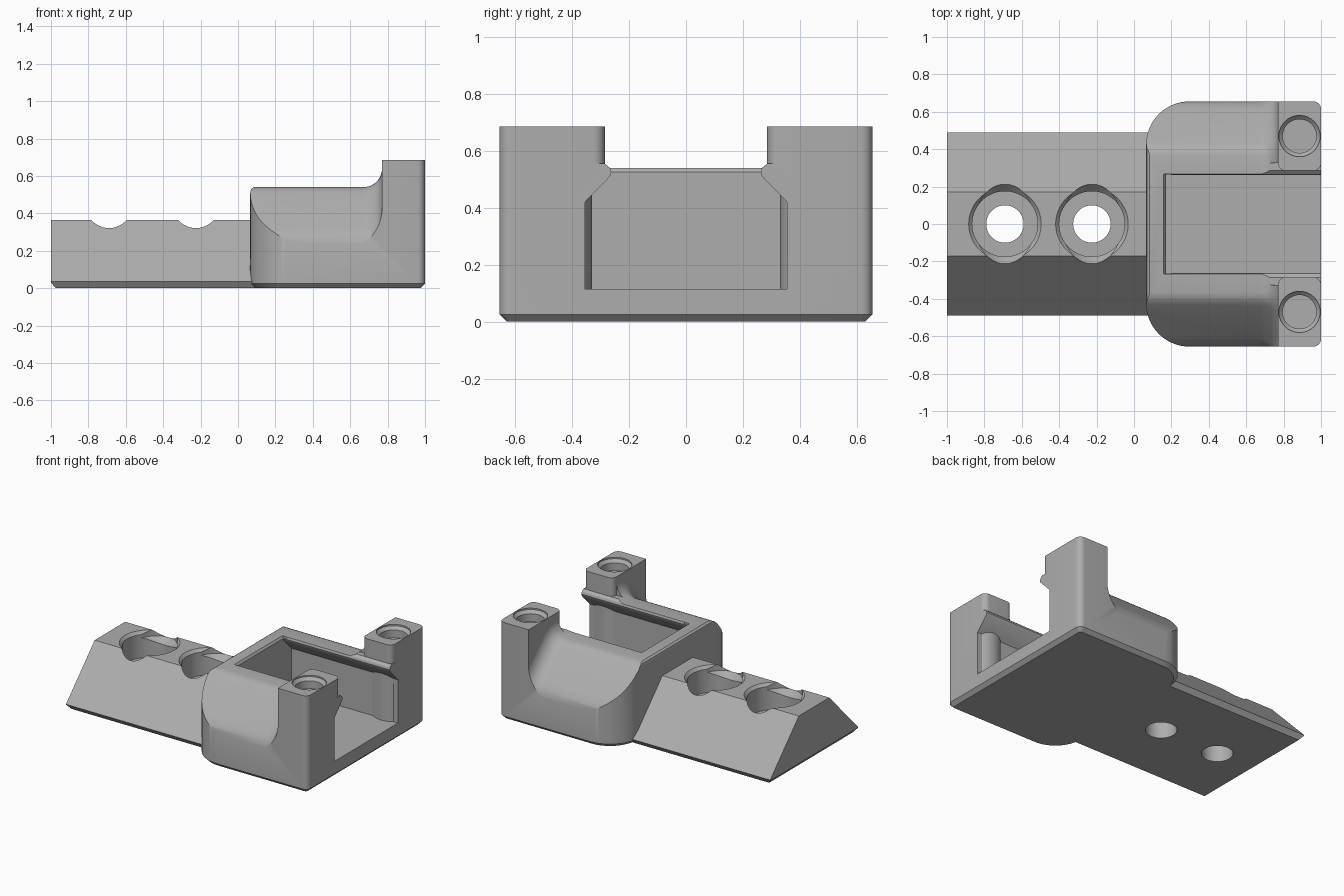
import bpy, bmesh, math
from mathutils import Vector

if "Cube" in bpy.data.objects:
    bpy.data.objects.remove(bpy.data.objects["Cube"], do_unlink=True)

grey = bpy.data.materials.new("mid grey")
grey.use_nodes = True
colour = (0.42, 0.42, 0.42, 1)
grey.diffuse_color = colour
grey.node_tree.nodes["Principled BSDF"].inputs["Base Color"].default_value = colour


def prism(name, outline, axis, lo, hi, bevel=None, width=0.0, segments=1):
    """Extrude a 2D outline along an axis; bevel the edges chosen by a rule."""
    def place(a, b, t):
        return {"x": (t, a, b), "y": (a, t, b), "z": (a, b, t)}[axis]
    bm = bmesh.new()
    face = bm.faces.new([bm.verts.new(place(a, b, lo)) for a, b in outline])
    out = bmesh.ops.extrude_face_region(bm, geom=[face])
    verts = [v for v in out["geom"] if isinstance(v, bmesh.types.BMVert)]
    bmesh.ops.translate(bm, verts=verts, vec=Vector(place(0, 0, hi - lo)))
    bmesh.ops.recalc_face_normals(bm, faces=bm.faces)
    if bevel:
        edges = [e for e in bm.edges if all(bevel(v.co) for v in e.verts)]
        bmesh.ops.bevel(bm, geom=edges, offset=width, segments=segments,
                        profile=0.5, affect="EDGES", clamp_overlap=False)
    return finish(name, bm)


def lathe(name, x, y, profile, squash=1.0, sides=64):
    """Solid of revolution about a vertical axis from (radius, z) points."""
    bm = bmesh.new()
    rings = [[bm.verts.new((x + squash * r * math.cos(i * math.tau / sides),
                            y + r * math.sin(i * math.tau / sides), z))
              for i in range(sides)] for r, z in profile]
    for a, b in zip(rings, rings[1:]):
        for i in range(sides):
            j = (i + 1) % sides
            bm.faces.new((a[i], a[j], b[j], b[i]))
    bm.faces.new(rings[0])
    bm.faces.new(rings[-1])
    bmesh.ops.recalc_face_normals(bm, faces=bm.faces)
    return finish(name, bm)


def finish(name, bm):
    mesh = bpy.data.meshes.new(name)
    bm.to_mesh(mesh)
    bm.free()
    mesh.materials.append(grey)
    obj = bpy.data.objects.new(name, mesh)
    bpy.context.collection.objects.link(obj)
    return obj


def combine(target, tool, operation="DIFFERENCE"):
    mod = target.modifiers.new(tool.name, "BOOLEAN")
    mod.operation, mod.object, mod.solver = operation, tool, "EXACT"
    bpy.context.view_layer.objects.active = target
    bpy.ops.object.modifier_apply(modifier=mod.name)
    bpy.data.objects.remove(tool, do_unlink=True)


def arc(cx, cy, r, start, end, n=10):
    return [(cx + r * math.cos(math.radians(start + (end - start) * i / n)),
             cy + r * math.sin(math.radians(start + (end - start) * i / n)))
            for i in range(n + 1)]


def mirrored(half):
    """Close a half profile given on the positive side of the first axis."""
    return half + [(-a, b) for a, b in reversed(half)]


# Holder block with rounded plan corners and a chamfered base
W, R, r = 0.655, 0.23, 0.04
plan = (arc(1 - r, W - r, r, 0, 90) + arc(0.065 + R, W - R, R, 90, 180, 16)
        + arc(0.065 + R, R - W, R, 180, 270, 16) + arc(1 - r, r - W, r, 270, 360))
body = prism("holder_body", plan, "z", 0, 0.685,
             lambda c: c.z < 0.001, 0.025)

# Sloped shoulders, blended into the towers by a fillet
roof = [(0.8, 1), (0.8, 0.1), (0.675, 0.17), (0.654, 0.245), (0.648, 0.268),
        (0.635, 0.293), (0.61, 0.325), (0.435, 0.505), (0.415, 0.523),
        (0.392, 0.535), (0.365, 0.54)]
combine(body, prism("shoulder_cutter", mirrored(roof), "x", -0.3, 0.77,
                    lambda c: c.x > 0.76 and c.z < 0.9, 0.1, 10))
combine(body, prism("rim_cutter", [(0, 0.6), (0, 0.5), (0.065, 0.51), (0.07, 0.53),
                                   (0.085, 0.541), (0.085, 0.6)], "y", -1, 1))

# Mounting wedge with a chamfered base
wedge = mirrored([(0.17, 0.365), (0.49, 0.035), (0.465, 0)])
plate = prism("mounting_wedge", wedge, "x", -1, 0.12)
combine(plate, prism("end_cutter", [(-1.1, -0.1), (-0.97, -0.1), (-0.975, 0),
                                    (-1, 0.03), (-1.1, 0.03)], "y", -1, 1))
combine(body, plate, "UNION")

# Undercut pocket with lipped rails, open at the end
pocket = [(0.355, 0.115), (0.355, 0.42), (0.267, 0.51), (0.262, 0.525),
          (0.267, 0.54), (0.285, 0.555), (0.285, 0.9)]
pocket_cutter = prism("pocket_cutter", mirrored(pocket), "x", 0.17, 1.2)
for side in (-1, 1):
    combine(pocket_cutter, lathe("post", 0.885, side * 0.47,
                                 [(0.14, 0.05), (0.14, 0.48)]))
combine(body, pocket_cutter)
combine(body, prism("lip_cutter", [(0.155, 0.545), (0.17, 0.525), (0.2, 0.525),
                                   (0.2, 0.545)], "y", -0.267, 0.267))

# Round the inner tower corners
for side in (-1, 1):
    edge = ([(0.6, 0.1), (0.6, 0.285 + r)] + arc(0.77 + r, 0.285 + r, r, 180, 270)
            + arc(1 - r, 0.285 + r, r, 270, 360) + [(1.1, 0.285 + r), (1.1, 0.1)])
    combine(body, prism("corner_cutter", [(x, side * y) for x, y in edge],
                        "z", 0.555, 0.9))
    # Tapered screw recess in each tower
    combine(body, lathe("tower_hole", 0.885, side * 0.47,
                        [(0.09, 0.6), (0.09, 0.655), (0.11, 0.675), (0.11, 0.8)]))

# Countersunk mounting holes, with relief lobes on the slopes
for x in (-0.69, -0.225):
    combine(body, lathe("bore", x, 0, [(0.1, -0.1), (0.1, 0.3)]))
    combine(body, lathe("head_recess", x, 0, [(0.175, 0.18), (0.175, 0.345),
                                              (0.195, 0.366), (0.195, 0.5)]))
    combine(body, lathe("relief", x, 0, [(0.17, 0.275), (0.213, 0.322),
                                         (0.213, 0.5)], squash=0.75))

bpy.ops.object.select_all(action="DESELECT")
body.select_set(True)
bpy.context.view_layer.objects.active = body
bpy.ops.object.shade_smooth_by_angle(angle=math.radians(30))
